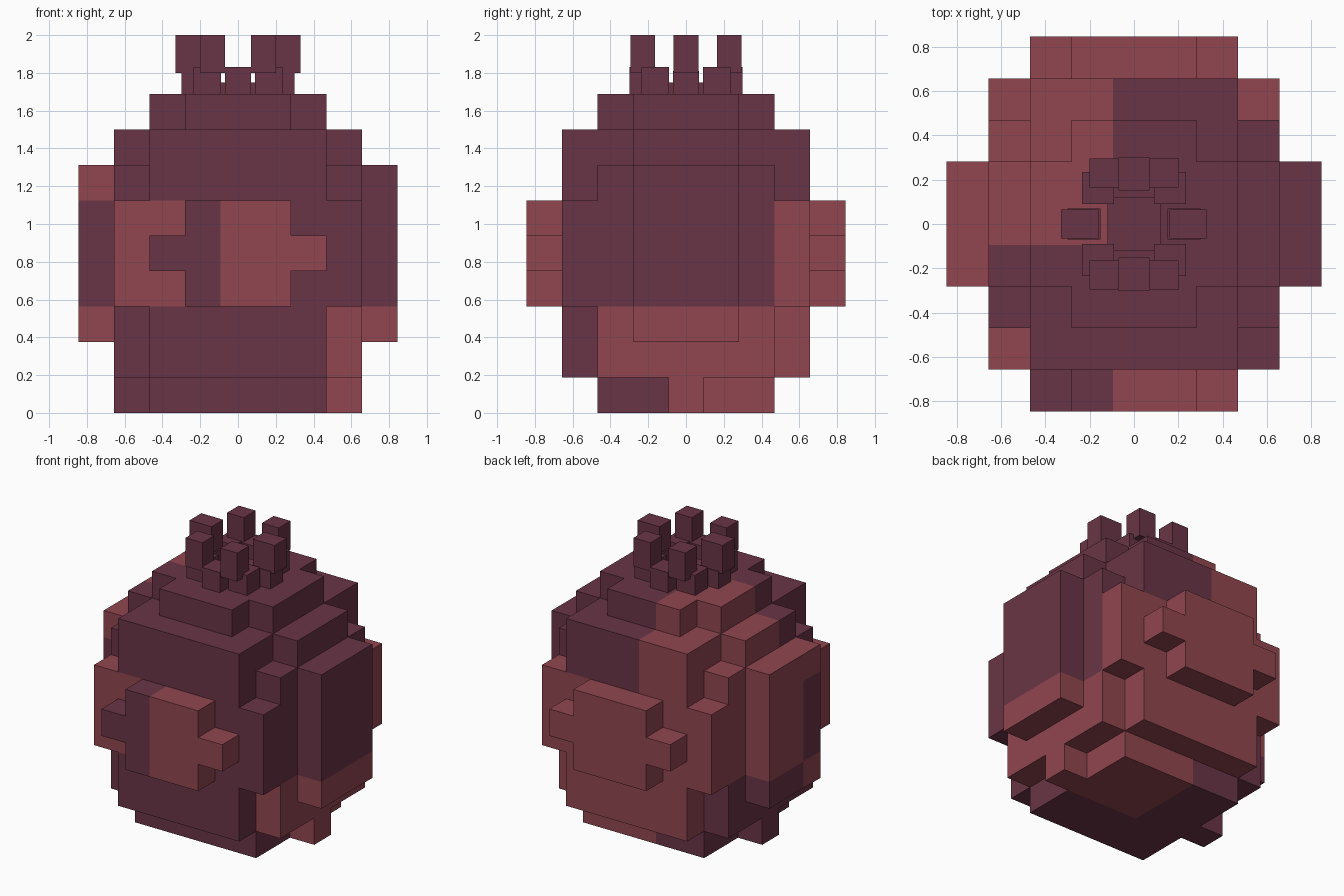
import bpy, bmesh
from mathutils import Matrix, Vector

if "Cube" in bpy.data.objects:
    bpy.data.objects.remove(bpy.data.objects["Cube"])

U = 0.1876  # block size


def material(name, rgb):
    m = bpy.data.materials.new(name)
    m.diffuse_color = (*rgb, 1)
    m.use_nodes = True
    m.node_tree.nodes["Principled BSDF"].inputs["Base Color"].default_value = m.diffuse_color
    return m


DARK = material("dark_plum", (0.144, 0.0356, 0.0612))
LIGHT = material("light_red", (0.283, 0.0612, 0.0802))

# Rind slabs in block units: half extent in x, half extent in y, lowest layer, highest layer
SLABS = [
    (2, 2, 0, 0), (3, 0, 0, 0),                 # base and its side feet
    (2, 3, 1, 7), (3, 1, 1, 7),                 # main mass
    (3, 2, 1, 6), (3, 3, 3, 5),                 # stepped corners
    (4, 1, 2, 6),                               # side bulges
    (1, 4, 3, 5), (2, 4, 4, 4),                 # front and back bulges
    (2, 1, 8, 8), (1, 2, 8, 8),                 # cross-shaped cap
]


def is_light(i, j, k):
    """Patch rule for the rind: three height bands, split into quadrants."""
    if k >= 6:                                  # upper band
        return i < 0 and (j >= 0 or i == -4)
    if k >= 3:                                  # middle band
        if j >= 3:
            return True
        if j == -4:
            return i >= 0
        if j < 0:
            return j == -3 and i <= -2
        return i < 0
    if k == 0:                                  # base
        return i >= 0 and j >= 0
    if i == -4:                                 # lower band
        return j < 0
    return j == 3 or i == 4 or (i == 3 and j >= -2) or (i >= 0 and j >= 0)


def build_rind():
    cells = {(i, j, k) for a, b, lo, hi in SLABS
             for i in range(-a, a + 1) for j in range(-b, b + 1)
             for k in range(lo, hi + 1)}
    bm = bmesh.new()
    corners = {}

    def vert(p):
        key = tuple(round(c * 2) for c in p)
        if key not in corners:
            corners[key] = bm.verts.new(Vector(p) * U)
        return corners[key]

    # Only faces that touch the outside are made
    for c in sorted(cells):
        centre = Vector((c[0], c[1], c[2] + 0.5))
        for axis in range(3):
            for s in (-1, 1):
                n = [0, 0, 0]
                n[axis] = s
                if tuple(c[d] + n[d] for d in range(3)) in cells:
                    continue
                u, v = Vector((0, 0, 0)), Vector((0, 0, 0))
                u[(axis + 1) % 3] = 0.5
                v[(axis + 2) % 3] = 0.5 * s
                m = centre + Vector(n) * 0.5
                f = bm.faces.new([vert(m + p) for p in (-u - v, u - v, u + v, v - u)])
                f.material_index = int(is_light(*c))
    # Merge flat regions of the same colour
    bmesh.ops.dissolve_limit(bm, angle_limit=0.01, verts=bm.verts[:],
                             edges=bm.edges[:], delimit={'MATERIAL'})
    mesh = bpy.data.meshes.new("rind")
    bm.to_mesh(mesh)
    bm.free()
    mesh.materials.append(DARK)
    mesh.materials.append(LIGHT)
    bpy.context.collection.objects.link(bpy.data.objects.new("rind", mesh))


def box(name, x, y, z):
    bm = bmesh.new()
    size = [b - a for a, b in (x, y, z)]
    mid = [(a + b) / 2 for a, b in (x, y, z)]
    bmesh.ops.create_cube(bm, size=1, matrix=Matrix.Translation(mid) @ Matrix.Diagonal((*size, 1)))
    mesh = bpy.data.meshes.new(name)
    bm.to_mesh(mesh)
    bm.free()
    mesh.materials.append(DARK)
    bpy.context.collection.objects.link(bpy.data.objects.new(name, mesh))


def span(a, b, s):
    return (a, b) if s > 0 else (-b, -a)


build_rind()

# Crown: low centre block ringed by sepals, with tips leaning outward
TOP = 9 * U
MID = (-0.07, 0.07)
box("crown_base", (-0.12, 0.12), (-0.12, 0.12), (TOP, 1.75))
for s in (-1, 1):
    box("end_sepal", MID, span(0.15, 0.30, s), (TOP, 1.83))
    box("side_sepal", span(0.15, 0.30, s), MID, (TOP, 1.81))
    box("side_tip", span(0.16, 0.33, s), (-0.065, 0.065), (1.80, 2.0))
    for t in (-1, 1):
        box("corner_sepal", span(0.09, 0.235, s), span(0.09, 0.235, t), (TOP, 1.83))
        box("corner_tip", span(0.07, 0.20, s), span(0.165, 0.295, t), (1.80, 2.0))
